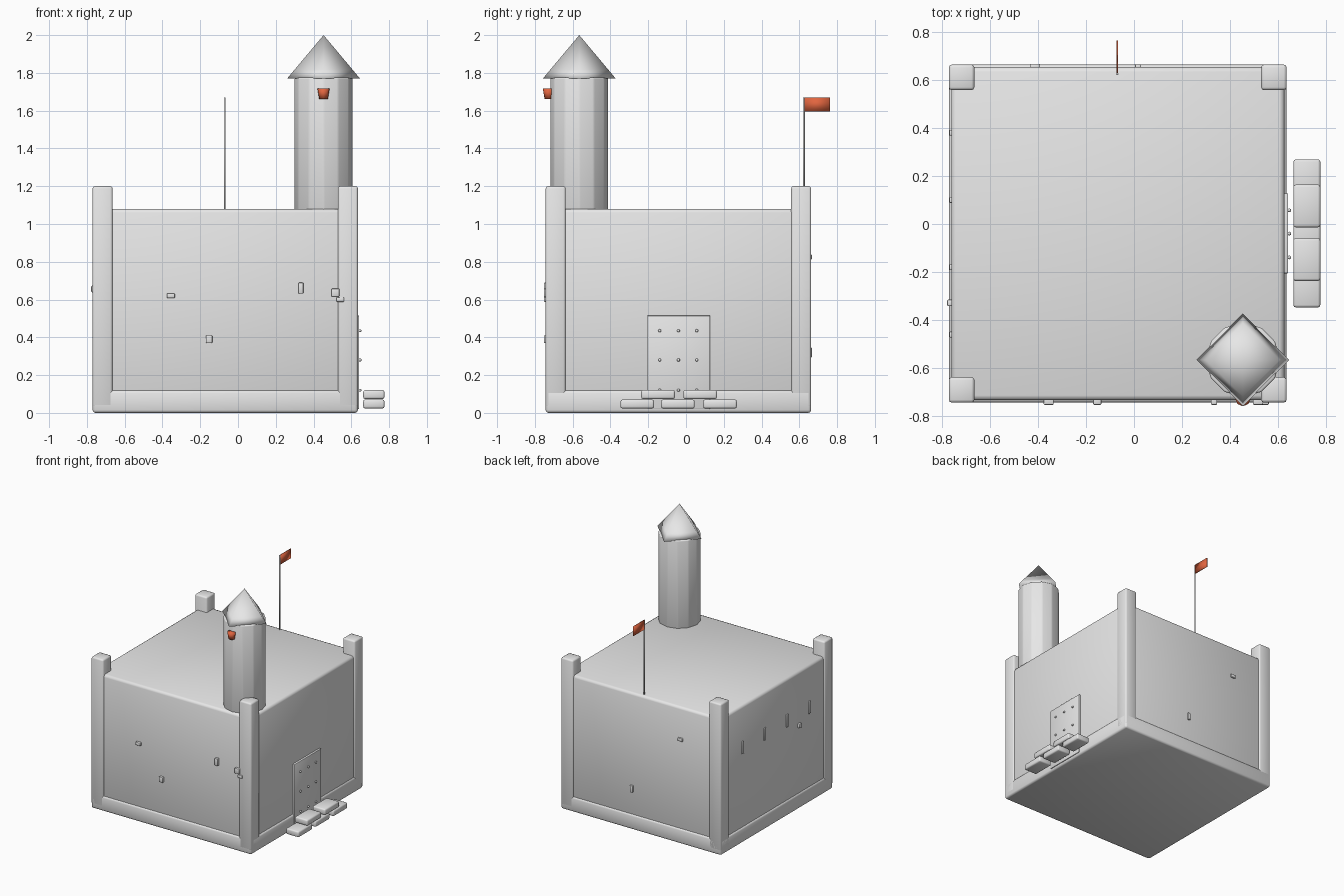
import bpy, bmesh
from mathutils import Matrix, Vector

cube = bpy.data.objects.get("Cube")
if cube:
    bpy.data.objects.remove(cube, do_unlink=True)


def material(name, rgb):
    m = bpy.data.materials.new(name)
    m.use_nodes = True
    m.diffuse_color = (*rgb, 1)
    m.node_tree.nodes["Principled BSDF"].inputs["Base Color"].default_value = (*rgb, 1)
    return m


STONE = material("pale_grey", (0.8, 0.8, 0.8))
ORANGE = material("burnt_orange", (0.75, 0.13, 0.05))


def finish(name, bm, mat, bevel=0, segments=2):
    """Optionally round the edges, smooth the faces and link the object."""
    if bevel:
        bmesh.ops.bevel(bm, geom=bm.edges[:], offset=bevel, segments=segments,
                        profile=0.5, affect='EDGES')
    for f in bm.faces:
        f.smooth = True
    mesh = bpy.data.meshes.new(name)
    bm.to_mesh(mesh)
    bm.free()
    mesh.materials.append(mat)
    obj = bpy.data.objects.new(name, mesh)
    bpy.context.collection.objects.link(obj)
    return obj


def box(name, x, y, z, mat=STONE, bevel=0, segments=2):
    """Box from (min, max) ranges on each axis."""
    bm = bmesh.new()
    lo, hi = Vector((x[0], y[0], z[0])), Vector((x[1], y[1], z[1]))
    bmesh.ops.create_cube(bm, size=1, matrix=Matrix.Translation((lo + hi) / 2)
                          @ Matrix.Diagonal((*(hi - lo), 1)))
    return finish(name, bm, mat, bevel, segments)


def cone(name, sides, r1, r2, x, y, z, mat=STONE, bevel=0, ring=None):
    """Upright cone or cylinder, with an optional extra edge ring."""
    bm = bmesh.new()
    bmesh.ops.create_cone(bm, cap_ends=True, segments=sides, radius1=r1, radius2=r2,
                          depth=z[1] - z[0],
                          matrix=Matrix.Translation((x, y, (z[0] + z[1]) / 2)))
    if ring:
        bmesh.ops.bisect_plane(bm, geom=bm.verts[:] + bm.edges[:] + bm.faces[:],
                               plane_co=(0, 0, ring), plane_no=(0, 0, 1))
    return finish(name, bm, mat, bevel)


def span(centre, size):
    return centre - size / 2, centre + size / 2


# Footing and main block
X, Y = (-0.77, 0.635), (-0.743, 0.663)
box("footing", X, Y, (0, 0.12), bevel=0.015)
box("keep", (X[0] + 0.01, X[1] - 0.01), (Y[0] + 0.01, Y[1] - 0.01), (0.05, 1.08), bevel=0.02)

# Corner posts
POST = 0.106
for side, x0 in (("right", X[0]), ("left", X[1] - POST)):
    for end, y0 in (("front", Y[0]), ("back", Y[1] - POST)):
        box(f"{end}_{side}_post", (x0, x0 + POST), (y0, y0 + POST), (0.03, 1.2), bevel=0.012)

# Round tower with pyramid roof and window box
TX, TY = 0.453, -0.565
cone("tower", 12, 0.154, 0.154, TX, TY, (1.06, 1.775), bevel=0.008)
cone("tower_roof", 4, 0.193, 0, TX, TY, (1.77, 2.0), ring=1.818)
cone("tower_window_box", 8, 0.023, 0.032, TX, -0.726, (1.663, 1.718), ORANGE)

# Flagpole and flag
cone("flagpole", 8, 0.005, 0.005, -0.07, 0.624, (1.06, 1.67))
box("flag", (-0.073, -0.067), (0.627, 0.763), (1.595, 1.67), ORANGE)

# Door with rivets
box("door", (0.615, 0.641), (-0.205, 0.127), (0.02, 0.515), bevel=0.003)
for row, z in enumerate((0.12, 0.28, 0.435)):
    for col, y in enumerate((-0.139, -0.04, 0.057)):
        bm = bmesh.new()
        bmesh.ops.create_uvsphere(bm, u_segments=8, v_segments=6, radius=0.008,
                                  matrix=Matrix.Translation((0.646, y, z)))
        finish(f"door_rivet_{row}_{col}", bm, STONE)

# Stacked step stones
for z, rows in ((0.047, (-0.258, -0.043, 0.18)), (0.097, (-0.148, 0.075))):
    for i, y in enumerate(rows):
        level = "lower" if z < 0.07 else "upper"
        box(f"{level}_step_stone_{i}", (0.663, 0.775), span(y, 0.178), span(z, 0.047), bevel=0.01)

# Raised bricks on the front wall: x, z, width, height
for i, (x, z, w, h) in enumerate(((-0.355, 0.62, 0.042, 0.024), (-0.153, 0.39, 0.034, 0.042),
                                  (0.333, 0.66, 0.026, 0.058), (0.516, 0.637, 0.042, 0.042),
                                  (0.541, 0.6, 0.04, 0.024))):
    box(f"front_brick_{i}", span(x, w), (-0.752, -0.72), span(z, h), bevel=0.004)

# Raised bricks on the back wall
for i, (x, z, w, h) in enumerate(((-0.412, 0.825, 0.042, 0.026), (0.017, 0.32, 0.024, 0.055))):
    box(f"back_brick_{i}", span(x, w), (0.64, 0.666), span(z, h), bevel=0.004)

# Arrow slits and one brick on the right-hand wall
for i in range(4):
    box(f"arrow_slit_{i}", (-0.768, -0.74), span(0.38 - 0.28 * i, 0.024), span(0.75, 0.1), bevel=0.004)
box("side_brick", (-0.777, -0.74), span(-0.328, 0.026), span(0.656, 0.035), bevel=0.004)
